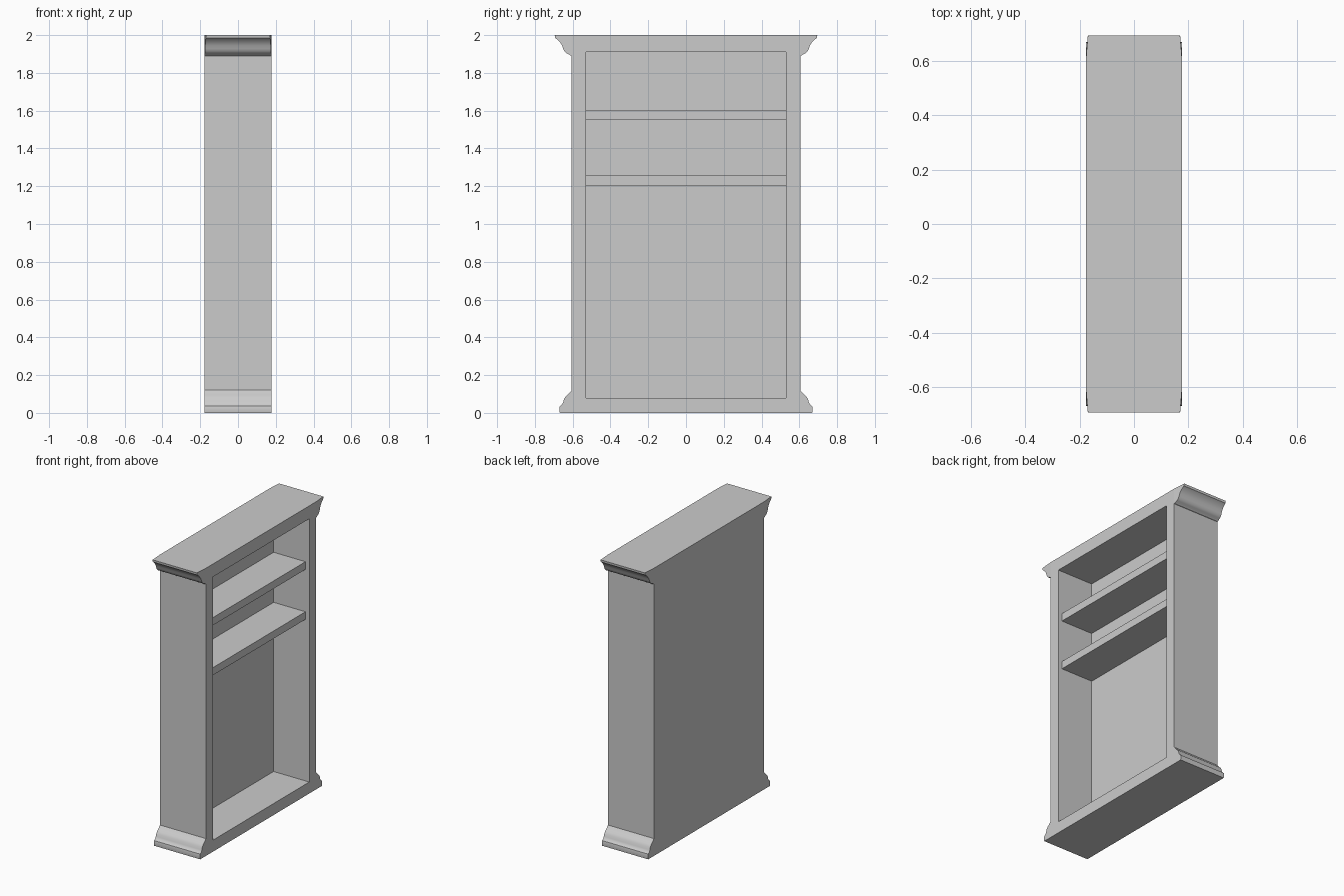
import bpy, bmesh

if "Cube" in bpy.data.objects:
    bpy.data.objects.remove(bpy.data.objects["Cube"])

HALF_D, HALF_W, HEIGHT = 0.177, 0.605, 2.0
OPEN_W, OPEN_BOTTOM, OPEN_TOP = 0.53, 0.08, 1.91
BACK_X, SHELF_FRONT = -0.097, 0.148


def finish(name, bm):
    bmesh.ops.recalc_face_normals(bm, faces=bm.faces)
    mesh = bpy.data.meshes.new(name)
    bm.to_mesh(mesh)
    bm.free()
    ob = bpy.data.objects.new(name, mesh)
    bpy.context.collection.objects.link(ob)
    return ob


def box(bm, x0, x1, y0, y1, z0, z1):
    geo = bmesh.ops.create_cube(bm, size=1)
    for v in geo["verts"]:
        v.co.x = x1 if v.co.x > 0 else x0
        v.co.y = y1 if v.co.y > 0 else y0
        v.co.z = z1 if v.co.z > 0 else z0


def moulding(name, profile, depth_at):
    """Extrude a (y, z) profile across the depth and mirror it to both ends."""
    bm = bmesh.new()
    rings = [[bm.verts.new((s * depth_at(y), y, z)) for y, z in profile]
             for s in (-1, 1)]
    n = len(profile)
    for ring in rings:
        bm.faces.new(ring)
    for i in range(n):
        j = (i + 1) % n
        bm.faces.new((rings[0][i], rings[0][j], rings[1][j], rings[1][i]))
    ob = finish(name, bm)
    mirror = ob.modifiers.new("both_ends", "MIRROR")
    mirror.use_axis = (False, True, False)
    bpy.ops.object.select_all(action="DESELECT")
    ob.select_set(True)
    bpy.context.view_layer.objects.active = ob
    bpy.ops.object.shade_smooth_by_angle(angle=0.5)
    return ob


# Carcass: solid block with one recess pushed in from the open side
bm = bmesh.new()
box(bm, -HALF_D, HALF_D, -HALF_W, HALF_W, 0, HEIGHT)
face = max(bm.faces, key=lambda f: f.calc_center_median().x)
bmesh.ops.inset_region(bm, faces=[face], thickness=0.075)
for v in face.verts:
    v.co.y = OPEN_W if v.co.y > 0 else -OPEN_W
    v.co.z = OPEN_TOP if v.co.z > 1 else OPEN_BOTTOM
floor = bmesh.ops.extrude_discrete_faces(bm, faces=[face])["faces"][0]
for v in floor.verts:
    v.co.x = BACK_X
finish("carcass", bm)

# Two shelves set slightly back from the opening
for name, z0, z1 in (("lower_shelf", 1.203, 1.256), ("upper_shelf", 1.55, 1.604)):
    bm = bmesh.new()
    box(bm, BACK_X, SHELF_FRONT, -OPEN_W, OPEN_W, z0, z1)
    finish(name, bm)

# Crown moulding, narrowing a little towards its outer edge
crown = [(HALF_W, 2.0), (0.695, 2.0), (0.693, 1.984), (0.683, 1.978),
         (0.668, 1.963), (0.656, 1.946), (0.65, 1.928), (0.643, 1.914),
         (0.632, 1.903), (0.618, 1.897), (0.613, 1.892), (HALF_W, 1.89)]
moulding("crown_moulding", crown,
         lambda y: HALF_D - 0.007 * max(0, (y - 0.62) / 0.075))

# Plinth moulding
plinth = [(HALF_W, 0), (0.668, 0), (0.671, 0.02), (0.668, 0.036), (0.656, 0.045),
          (0.65, 0.058), (0.645, 0.075), (0.634, 0.09), (0.622, 0.1),
          (0.612, 0.112), (HALF_W, 0.12)]
moulding("plinth_moulding", plinth, lambda y: HALF_D)
